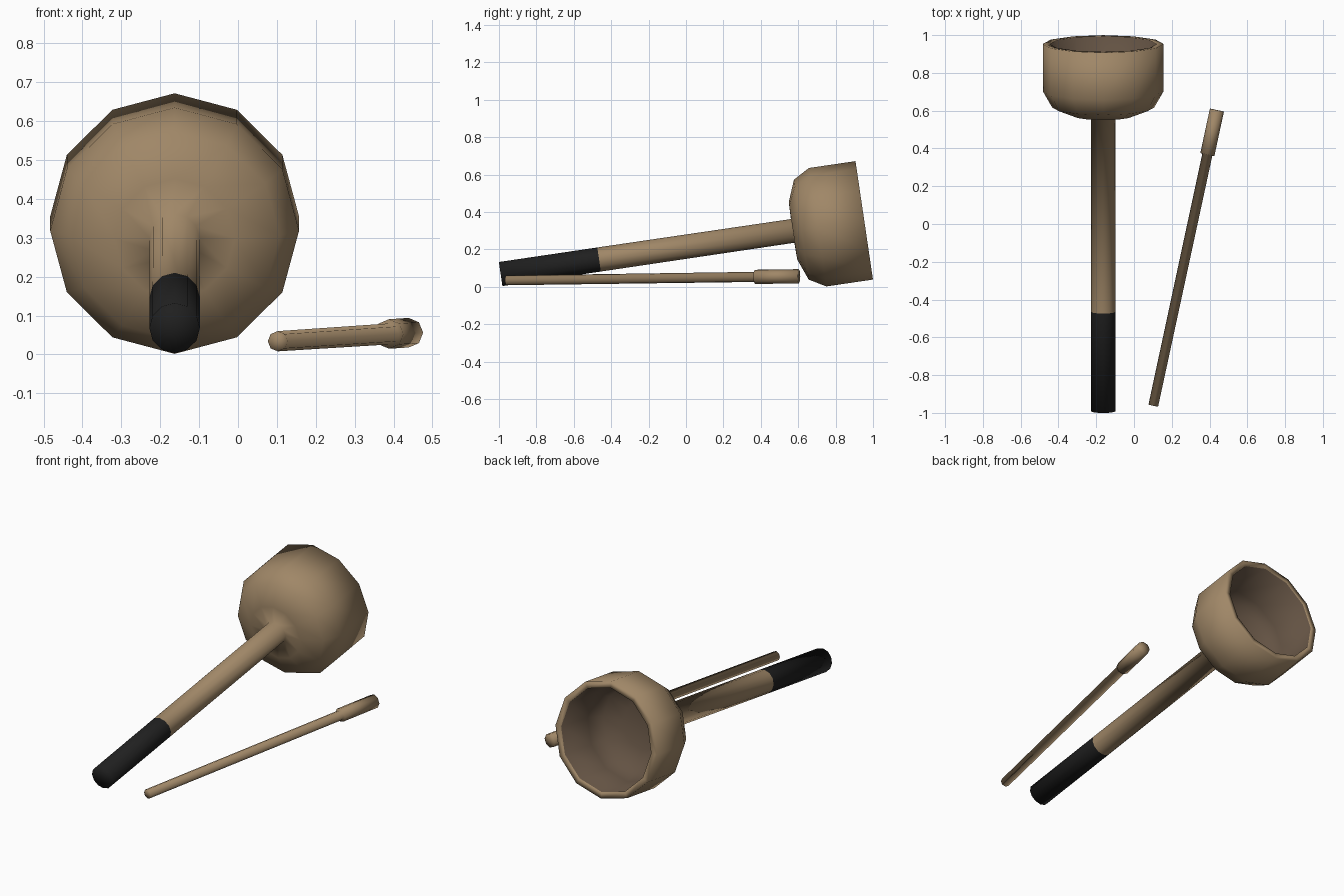
import bpy, bmesh, math
from mathutils import Vector

if "Cube" in bpy.data.objects:
    bpy.data.objects.remove(bpy.data.objects["Cube"])


def material(name, rgb):
    m = bpy.data.materials.new(name)
    m.diffuse_color = (*rgb, 1.0)
    m.use_nodes = True
    m.node_tree.nodes["Principled BSDF"].inputs["Base Color"].default_value = m.diffuse_color
    return m


wood = material("tan wood", (0.35, 0.242, 0.136))
rubber = material("black grip", (0.014, 0.014, 0.014))
hollow = material("dark brown hollow", (0.125, 0.085, 0.056))


def lathe(name, start, axis, profile, sides, mats, band_mats=()):
    """Revolve (distance along axis, radius) points; radius 0 closes to a point.
    band_mats gives the material slot of each band, default 0."""
    start, axis = Vector(start), Vector(axis).normalized()
    side = axis.cross(Vector((0, 0, 1))).normalized()
    up = side.cross(axis)
    bm = bmesh.new()
    rings = []
    for t, r in profile:
        c = start + axis * t
        if r == 0:
            rings.append([bm.verts.new(c)] * sides)
        else:
            rings.append([bm.verts.new(c + r * (up * math.cos(a) + side * math.sin(a)))
                          for a in (2 * math.pi * i / sides for i in range(sides))])
    for band, (ra, rb) in enumerate(zip(rings, rings[1:])):
        for i in range(sides):
            j = (i + 1) % sides
            f = bm.faces.new(list(dict.fromkeys((ra[i], ra[j], rb[j], rb[i]))))
            f.smooth = True
            f.material_index = band_mats[band] if band_mats else 0
    bmesh.ops.recalc_face_normals(bm, faces=bm.faces)
    me = bpy.data.meshes.new(name)
    bm.to_mesh(me)
    bm.free()
    for m in mats:
        me.materials.append(m)
    ob = bpy.data.objects.new(name, me)
    bpy.context.collection.objects.link(ob)
    return ob


# Tilted bowl and long handle in one smooth piece: black grip, dark hollow
tilt = math.radians(8.4)
axis = (0, math.cos(tilt), math.sin(tilt))
lathe("bowl_and_handle", (-0.163, -0.991, 0.068), axis,
      [(0, 0), (0, 0.065), (0.532, 0.065), (1.578, 0.064), (1.58, 0.155),
       (1.625, 0.27), (1.713, 0.32), (1.965, 0.32), (1.965, 0.284),
       (1.73, 0.28), (1.655, 0.235), (1.62, 0.13), (1.615, 0)],
      12, (wood, rubber, hollow), (1, 1, 0, 0, 0, 0, 0, 0, 2, 2, 2, 2))

# Striker stick with thicker head
tip = Vector((0.102, -0.962, 0.034))
end = Vector((0.439, 0.603, 0.056))
length = (end - tip).length
lathe("striker", tip, end - tip,
      [(0, 0), (0, 0.026), (length - 0.243, 0.027), (length - 0.24, 0.038),
       (length, 0.038), (length, 0)],
      8, (wood,))
